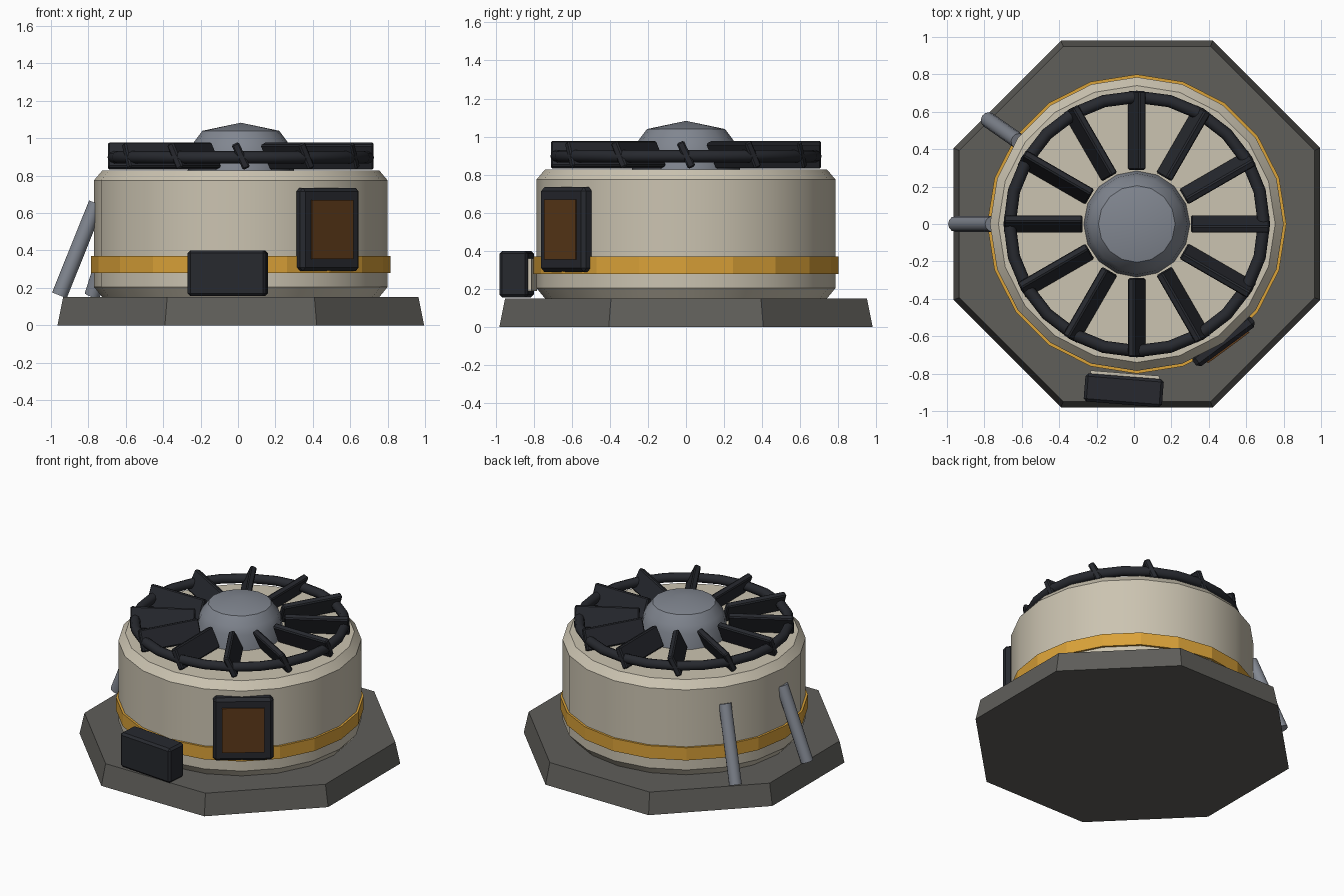
import bpy, bmesh
from math import radians, cos, sin, pi
from mathutils import Matrix, Vector

if "Cube" in bpy.data.objects:
    bpy.data.objects.remove(bpy.data.objects["Cube"])

CX = 0.015  # turbine axis sits slightly right of the bounding-box centre


def mat(name, rgb):
    m = bpy.data.materials.new(name)
    m.diffuse_color = (*rgb, 1)
    m.use_nodes = True
    m.node_tree.nodes["Principled BSDF"].inputs["Base Color"].default_value = m.diffuse_color
    return m


CREAM = mat("cream", (0.60, 0.55, 0.44))
STONE = mat("stone", (0.115, 0.112, 0.102))
DARK = mat("dark", (0.02, 0.022, 0.028))
GOLD = mat("gold", (0.70, 0.36, 0.04))
STEEL = mat("steel", (0.22, 0.24, 0.28))
BROWN = mat("brown", (0.11, 0.042, 0.010))


def finish(bm, name, material, smooth=None):
    bmesh.ops.recalc_face_normals(bm, faces=bm.faces)
    me = bpy.data.meshes.new(name)
    bm.to_mesh(me)
    bm.free()
    ob = bpy.data.objects.new(name, me)
    bpy.context.collection.objects.link(ob)
    me.materials.append(material)
    if smooth:
        bpy.ops.object.select_all(action='DESELECT')
        ob.select_set(True)
        bpy.context.view_layer.objects.active = ob
        bpy.ops.object.shade_smooth_by_angle(angle=radians(smooth))
    return ob


def lathe(name, profile, n, material, smooth=None, start=0.0, closed=False):
    """Revolve (radius, z) points around the axis; capped unless closed."""
    bm = bmesh.new()
    rings = []
    for r, z in profile:
        if r == 0:
            rings.append([bm.verts.new((CX, 0, z))] * n)
        else:
            rings.append([bm.verts.new((CX + r * cos(start + 2 * pi * i / n),
                                        r * sin(start + 2 * pi * i / n), z)) for i in range(n)])
    pairs = list(zip(rings, rings[1:]))
    if closed:
        pairs.append((rings[-1], rings[0]))
    for a, b in pairs:
        for i in range(n):
            j = (i + 1) % n
            bm.faces.new(list(dict.fromkeys((a[i], a[j], b[j], b[i]))))
    if not closed:
        for ring, (r, _) in ((rings[0], profile[0]), (rings[-1], profile[-1])):
            if r:
                bm.faces.new(ring)
    return finish(bm, name, material, smooth)


def radial_box(name, azimuth, radius, z, size, material, bevel=0.0, tilt=0.0):
    """Box (radial, tangential, height) placed around the axis, tilted about its radial line."""
    bm = bmesh.new()
    bmesh.ops.create_cube(bm, size=1)
    bmesh.ops.scale(bm, vec=size, verts=bm.verts)
    if bevel:
        bmesh.ops.bevel(bm, geom=bm.edges[:], offset=bevel, segments=1, affect='EDGES')
    m = (Matrix.Translation((CX, 0, z)) @ Matrix.Rotation(radians(azimuth), 4, 'Z')
         @ Matrix.Translation((radius, 0, 0)) @ Matrix.Rotation(radians(tilt), 4, 'X'))
    bmesh.ops.transform(bm, matrix=m, verts=bm.verts)
    return finish(bm, name, material)


# Octagonal plinth
k = 1 / cos(pi / 8)
lathe("plinth", [(0.98 * k, 0), (0.95 * k, 0.15)], 8, STONE, start=pi / 8)

# Drum body and band
lathe("drum", [(0.74, 0.15), (0.785, 0.205), (0.785, 0.775), (0.74, 0.828)], 20, CREAM, smooth=30)
lathe("band", [(0.77, 0.28), (0.80, 0.28), (0.80, 0.37), (0.77, 0.37)], 20, GOLD, closed=True)

# Fan: hub, guard ring and tilted blades
lathe("hub", [(0.285, 0.82), (0.27, 0.93), (0.25, 0.98), (0.205, 1.04), (0, 1.083)],
      16, STEEL, smooth=25)
tube = [(0.68 + 0.033 * cos(i * pi / 4), 0.898 + 0.033 * sin(i * pi / 4)) for i in range(8)]
lathe("guard_ring", tube, 24, DARK, smooth=50, closed=True)
for i in range(12):
    radial_box(f"blade_{i + 1}", 30 * i, 0.50, 0.905, (0.42, 0.042, 0.147), DARK, 0.008, tilt=25)

# Screen panel
radial_box("screen_frame", -53.5, 0.779, 0.512, (0.074, 0.39, 0.445), DARK, 0.02)
radial_box("screen", -53.5, 0.80, 0.512, (0.05, 0.275, 0.315), BROWN)

# Equipment box with its back plate
radial_box("equipment_box", -94.5, 0.892, 0.278, (0.15, 0.42, 0.245), DARK, 0.015)
radial_box("box_back_plate", -94.5, 0.81, 0.275, (0.02, 0.37, 0.17), CREAM)

# Leaning struts
for i, azimuth in enumerate((180, 145)):
    rot = Matrix.Rotation(radians(azimuth), 3, 'Z')
    low, high = rot @ Vector((0.97, 0, 0.16)), rot @ Vector((0.772, 0, 0.652))
    axis = high - low
    bm = bmesh.new()
    bmesh.ops.create_cone(bm, cap_ends=True, segments=12, radius1=0.042, radius2=0.042,
                          depth=axis.length)
    m = (Matrix.Translation((low + high) / 2 + Vector((CX, 0, 0)))
         @ axis.to_track_quat('Z', 'Y').to_matrix().to_4x4())
    bmesh.ops.transform(bm, matrix=m, verts=bm.verts)
    finish(bm, f"strut_{i + 1}", STEEL, smooth=40)
